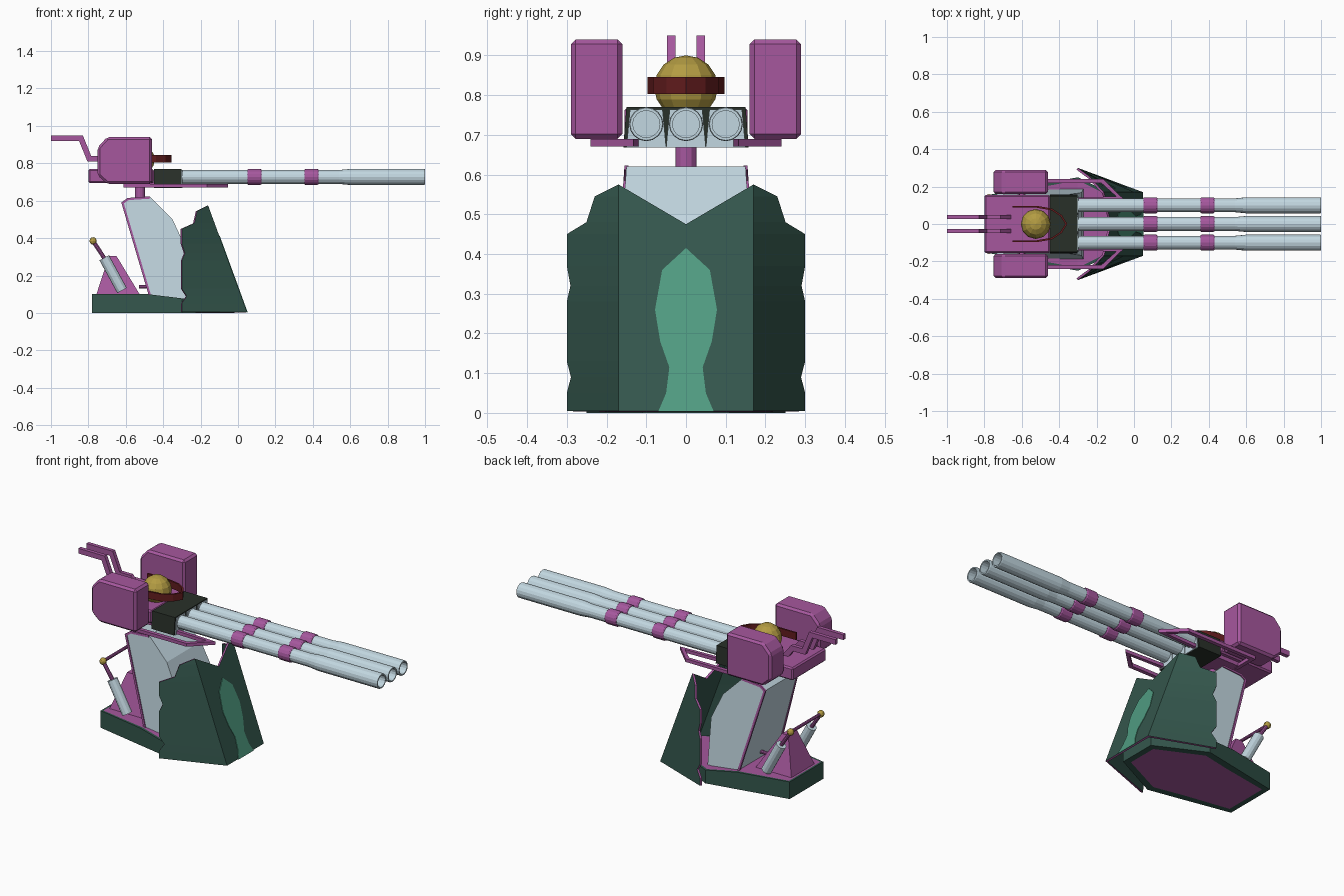
import bpy, bmesh, math
from mathutils import Vector

if "Cube" in bpy.data.objects:
    bpy.data.objects.remove(bpy.data.objects["Cube"])


def mat(name, rgb):
    m = bpy.data.materials.new(name)
    m.diffuse_color = (*rgb, 1)
    m.use_nodes = True
    m.node_tree.nodes["Principled BSDF"].inputs["Base Color"].default_value = m.diffuse_color
    return m


PURPLE = mat("purple", (0.38, 0.096, 0.34))
STEEL = mat("pale steel", (0.54, 0.68, 0.75))
GREEN = mat("dark green", (0.034, 0.094, 0.073))
TEAL = mat("teal", (0.08, 0.33, 0.22))
GOLD = mat("gold", (0.45, 0.33, 0.055))
RED = mat("dark red", (0.125, 0.012, 0.013))
BLACK = mat("green black", (0.022, 0.03, 0.022))


def finish(name, bm, *mats, recalc=True):
    if recalc:
        bmesh.ops.recalc_face_normals(bm, faces=bm.faces)
    me = bpy.data.meshes.new(name)
    bm.to_mesh(me)
    bm.free()
    ob = bpy.data.objects.new(name, me)
    for m in mats:
        me.materials.append(m)
    bpy.context.collection.objects.link(ob)
    return ob


def bridge(bm, rings, cap=True):
    n = len(rings[0])
    for a, b in zip(rings, rings[1:]):
        for i in range(n):
            bm.faces.new((a[i], a[(i + 1) % n], b[(i + 1) % n], b[i]))
    if cap:
        bm.faces.new(rings[0])
        bm.faces.new(rings[-1])


def prism(name, pts, plane, lo, hi, m, bevel=0):
    """Extrude a 2D profile from lo to hi along the axis left out of plane."""
    put = {"xz": lambda a, b, c: (a, c, b), "xy": lambda a, b, c: (a, b, c),
           "yz": lambda a, b, c: (c, a, b)}[plane]
    bm = bmesh.new()
    bridge(bm, [[bm.verts.new(put(a, b, c)) for a, b in pts] for c in (lo, hi)])
    if bevel:
        bmesh.ops.bevel(bm, geom=bm.edges[:], offset=bevel, segments=1, affect='EDGES')
    return finish(name, bm, m)


def ribbon(name, path, width, plane, lo, hi, m):
    """Constant-width band along a 2D path."""
    p = [Vector(q) for q in path]
    left, right = [], []
    for i, q in enumerate(p):
        d0 = (q - p[max(i - 1, 0)]) if i else p[1] - q
        d1 = (p[i + 1] - q) if i < len(p) - 1 else d0
        n0, n1 = (Vector((-d.y, d.x)).normalized() for d in (d0, d1))
        n = (n0 + n1).normalized()
        n *= width / 2 / max(n.dot(n0), 0.5)
        left.append(q + n)
        right.append(q - n)
    return prism(name, left + right[::-1], plane, lo, hi, m)


def rod(name, a, b, r, m, sides=10):
    a, b = Vector(a), Vector(b)
    bpy.ops.mesh.primitive_cylinder_add(vertices=sides, radius=r, depth=(b - a).length,
                                        location=(a + b) / 2)
    ob = bpy.context.object
    ob.name = name
    ob.rotation_euler = (b - a).to_track_quat('Z', 'Y').to_euler()
    ob.data.materials.append(m)


def ball(name, loc, r, m, seg, rings):
    bpy.ops.mesh.primitive_uv_sphere_add(segments=seg, ring_count=rings, radius=r, location=loc)
    bpy.context.object.name = name
    bpy.context.object.data.materials.append(m)


def lathe(name, prof, y, z, m, n=16):
    bm = bmesh.new()
    bridge(bm, [[bm.verts.new((x, y + r * math.cos(t * math.tau / n), z + r * math.sin(t * math.tau / n)))
                 for t in range(n)] for x, r in prof])
    return finish(name, bm, m)


# Base slab with purple inset panels on top and bottom
bm = bmesh.new()
secs = [(-0.78, 0.155, 0.1), (-0.48, 0.215, 0.1), (-0.3, 0.25, 0.078), (-0.02, 0.11, 0.07)]
rings = [[bm.verts.new(c) for c in ((x, -w, 0), (x, w, 0), (x, w, h), (x, -w, h))] for x, w, h in secs]
bridge(bm, rings)
bmesh.ops.recalc_face_normals(bm, faces=bm.faces)
for s, inset in ((1, 0.015), (-1, 0.04)):
    panel = [f for f in bm.faces if f.normal.z * s > 0.8]
    bmesh.ops.inset_region(bm, faces=panel, thickness=inset)
    for f in panel:
        f.material_index = 1
finish("base", bm, GREEN, PURPLE)

# Leaning armour shield: front plate with a notch and two jagged wings
jag = [(1, .005), (1, .05), (.92, .09), (1, .13), (1, .28), (.93, .32), (1, .37), (1, .45),
       (.62, .48), (.46, .545), (0, .575)]


def lean(z):
    return 0.05 - 0.365 * z


bm = bmesh.new()
edges = {}
for s in (1, -1):
    front = [bm.verts.new((lean(z), 0.17 * s, z)) for t, z in jag]
    back = [bm.verts.new((lean(z) + (-0.3 - lean(z)) * t, (0.17 + 0.13 * t) * s, z)) if t else front[-1]
            for t, z in jag]
    edges[s] = front
    for i in range(len(jag) - 1):
        loop = [front[i], back[i], back[i + 1]]
        if front[i + 1] != back[i + 1]:
            loop.append(front[i + 1])
        bm.faces.new(loop[::s])
notch = bm.verts.new((lean(0.475), 0, 0.475))
bm.faces.new(edges[1] + [notch] + edges[-1][::-1])
shield = finish("shield", bm, GREEN, PURPLE, recalc=False)
sol = shield.modifiers.new("thickness", 'SOLIDIFY')
sol.thickness = 0.012
sol.offset = -1
sol.material_offset_rim = 1

# Teal emblem plate on the shield front
half = [(.07, .003), (.05, .05), (.042, .115), (.065, .18), (.078, .26), (.06, .36)]
outline = half + [(0, .415)] + [(-y, z) for y, z in half[::-1]]
bm = bmesh.new()
bridge(bm, [[bm.verts.new((lean(z) + d, y, z)) for y, z in outline] for d in (-0.002, 0.003)])
finish("shield_inlay", bm, TEAL)

# Pedestal with purple edge trim, both flaring towards the base
pillar = [prism("pedestal", [(-.62, .59), (-.59, .612), (-.47, .62), (-.35, .5), (-.28, .35),
                             (-.27, .06), (-.47, .09)], "xz", -0.15, 0.15, STEEL)]
for s in (1, -1):
    pillar.append(ribbon("pedestal_trim", [(-.47, .09), (-.617, .588), (-.588, .609), (-.47, .617)],
                         0.012, "xz", s * 0.15 - 0.005, s * 0.15 + 0.005, PURPLE))
for ob in pillar:
    for v in ob.data.vertices:
        v.co.y *= 1 + 0.5 * (0.62 - v.co.z) * 0.9

# Rear bracket with twin dampers joined by a cross rod
bm = bmesh.new()
bridge(bm, [[bm.verts.new((x, y, z)) for x, y in ((a, -w), (b, -w), (b, w), (a, w))]
            for a, b, w, z in ((-.76, -.52, .11, .09), (-.69, -.65, .04, .305))])
finish("rear_bracket", bm, PURPLE)
rod("base_peg", (-.53, 0, .14), (-.46, 0, .14), 0.01, PURPLE)
for s in (1, -1):
    y = 0.14 * s
    rod("damper_cylinder", (-.62, y, .12), (-.715, y, .295), 0.029, STEEL, 12)
    rod("damper_rod", (-.7, y, .27), (-.775, y, .385), 0.011, PURPLE)
    ball("damper_joint", (-.775, y, .385), 0.02, GOLD, 10, 6)
rod("damper_cross_rod", (-.775, -.14, .385), (-.775, .14, .385), 0.009, PURPLE)

# Neck and gun platform
rod("neck", (-.525, 0, .59), (-.525, 0, .7), 0.027, PURPLE, 12)
prism("platform", [(-.8, -.155), (-.45, -.155), (-.45, .155), (-.8, .155)], "xy", 0.695, 0.77, PURPLE, 0.008)
prism("platform_underplate", [(-.6, -.13), (-.44, -.13), (-.44, .13), (-.6, .13)], "xy", 0.672, 0.7, PURPLE)

# Side pods and side rails
pod = [(-.75, .735), (-.7, .69), (-.46, .69), (-.46, .94), (-.7, .94), (-.75, .885)]
for s in (1, -1):
    lo, hi = sorted((0.16 * s, 0.29 * s))
    prism("side_pod", pod, "xz", lo, hi, PURPLE, 0.012)
    ribbon("side_rail", [(-.6, .1 * s), (-.6, .23 * s), (-.17, .23 * s), (-.075, .14 * s), (-.32, .13 * s)],
           0.022, "xy", 0.671, 0.69, PURPLE)

# Breech boxes with pale face plates, barrels and clamps
for y in (-0.1, 0, 0.1):
    prism("breech", [(y - .058, .668), (y + .058, .668), (y + .05, .77), (y - .05, .77)],
          "yz", -0.45, -0.303, BLACK)
    prism("breech_face", [(y - .05, .668), (y + .05, .668), (y + .041, .764), (y - .041, .764)],
          "yz", -0.305, -0.298, STEEL)
    lathe("barrel", [(-.35, .037), (.54, .037), (.6, .043), (.995, .043), (1, .041), (1, .034), (.8, .034)],
          y, 0.727, STEEL)
    for x in (0.05, 0.355):
        lathe("barrel_clamp", [(x, .039), (x + .006, .043), (x + .069, .043), (x + .075, .039)],
              y, 0.727, PURPLE)

# Gunner dome and visor band
ball("dome", (-.525, 0, .82), 0.08, GOLD, 12, 8)
arc = [(-.65, .092), (-.52, .092), (-.44, .078), (-.39, .045)]
ribbon("visor", arc + [(-.362, 0)] + [(x, -y) for x, y in arc[::-1]], 0.01, "xy", 0.803, 0.845, RED)

# Rear handles
for y in (-0.037, 0.037):
    ribbon("rear_handle", [(-1, .935), (-.84, .935), (-.795, .825), (-.72, .825), (-.66, .75)],
           0.03, "xz", y - 0.011, y + 0.011, PURPLE)
